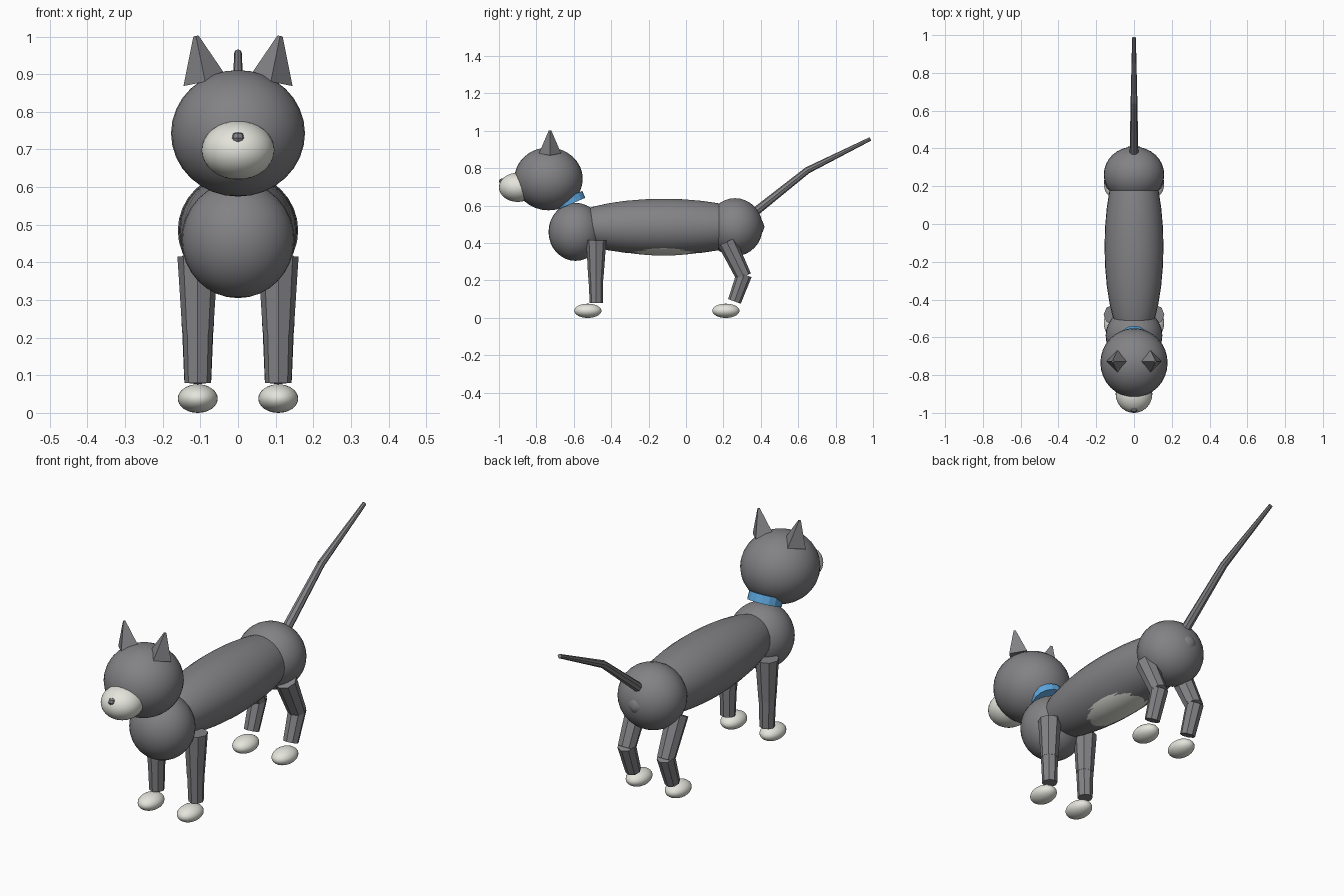
import bpy, bmesh, math
from mathutils import Vector, Matrix

if "Cube" in bpy.data.objects:
    bpy.data.objects.remove(bpy.data.objects["Cube"])


def material(name, rgb):
    m = bpy.data.materials.new(name)
    m.diffuse_color = (*rgb, 1.0)
    m.use_nodes = True
    m.node_tree.nodes["Principled BSDF"].inputs["Base Color"].default_value = m.diffuse_color
    return m


FUR = material("grey fur", (0.225, 0.225, 0.238))
CREAM = material("cream fur", (0.78, 0.78, 0.72))
BLUE = material("blue collar", (0.11, 0.38, 0.72))


def finish(name, bm, mat, smooth):
    me = bpy.data.meshes.new(name)
    bmesh.ops.recalc_face_normals(bm, faces=bm.faces)
    bm.to_mesh(me)
    bm.free()
    me.materials.append(mat)
    for p in me.polygons:
        p.use_smooth = smooth
    ob = bpy.data.objects.new(name, me)
    bpy.context.collection.objects.link(ob)
    return ob


def ellipsoid(name, center, radii, mat, segs=32, smooth=True):
    bm = bmesh.new()
    bmesh.ops.create_uvsphere(bm, u_segments=segs, v_segments=segs // 2, radius=1)
    bm.transform(Matrix.Translation(center) @ Matrix.Diagonal((*radii, 1)))
    return finish(name, bm, mat, smooth)


def taper(name, a, b, r1, r2, mat, sides=8):
    """Flat sided cone from point a to point b."""
    a, b = Vector(a), Vector(b)
    bm = bmesh.new()
    bmesh.ops.create_cone(bm, cap_ends=True, segments=sides, radius1=r1,
                          radius2=r2, depth=(b - a).length)
    rot = (b - a).to_track_quat('Z', 'Y').to_matrix().to_4x4()
    bm.transform(Matrix.Translation((a + b) / 2) @ rot)
    return finish(name, bm, mat, False)


# Torso
ellipsoid("body", (0, -0.12, 0.487), (0.156, 0.54, 0.15), FUR)
ellipsoid("chest", (0, -0.59, 0.46), (0.15, 0.145, 0.155), FUR)
ellipsoid("hips", (0, 0.262, 0.485), (0.16, 0.148, 0.155), FUR)
ellipsoid("belly_patch", (0, -0.12, 0.45), (0.134, 0.39, 0.117), CREAM)

# Head
ellipsoid("head", (0, -0.735, 0.743), (0.178, 0.183, 0.168), FUR)
ellipsoid("muzzle", (0, -0.90, 0.698), (0.097, 0.10, 0.078), CREAM)
ellipsoid("nose", (0, -0.981, 0.73), (0.019, 0.019, 0.017), FUR, segs=8, smooth=False)

# Collar, tilted along the neck
taper("collar", (0, -0.612, 0.610), (0, -0.628, 0.647), 0.08, 0.08, BLUE, sides=16)

# Tail in two straight pieces
taper("tail_base", (0, 0.37, 0.567), (0, 0.65, 0.79), 0.023, 0.018, FUR)
taper("tail_tip", (0, 0.645, 0.787), (0, 0.986, 0.957), 0.018, 0.010, FUR)

for side, s in (("left", 1), ("right", -1)):
    x = 0.107 * s

    # Four sided ear leaning outwards, corners along x and y
    bm = bmesh.new()
    bmesh.ops.create_cone(bm, cap_ends=True, segments=4, radius1=0.059,
                          radius2=0.007, depth=0.124)
    bm.transform(Matrix.Translation((0.0995 * s, -0.727, 0.941))
                 @ Matrix.Rotation(s * math.radians(11.5), 4, 'Y'))
    finish("ear_" + side, bm, FUR, False)

    # Front leg
    taper("front_upper_leg_" + side, (x, -0.48, 0.415), (x, -0.482, 0.215),
          0.054, 0.041, FUR)
    taper("front_lower_leg_" + side, (x, -0.482, 0.225), (x, -0.48, 0.08),
          0.040, 0.035, FUR)

    # Hind leg, bent at the knee
    taper("hind_upper_leg_" + side, (x, 0.218, 0.407), (x, 0.309, 0.22),
          0.051, 0.042, FUR)
    taper("hind_lower_leg_" + side, (x, 0.311, 0.232), (x, 0.259, 0.088),
          0.042, 0.036, FUR)

    # Paws
    for part, y in (("front", -0.525), ("hind", 0.213)):
        ellipsoid(part + "_paw_" + side, (x, y, 0.038), (0.053, 0.073, 0.038), CREAM)
